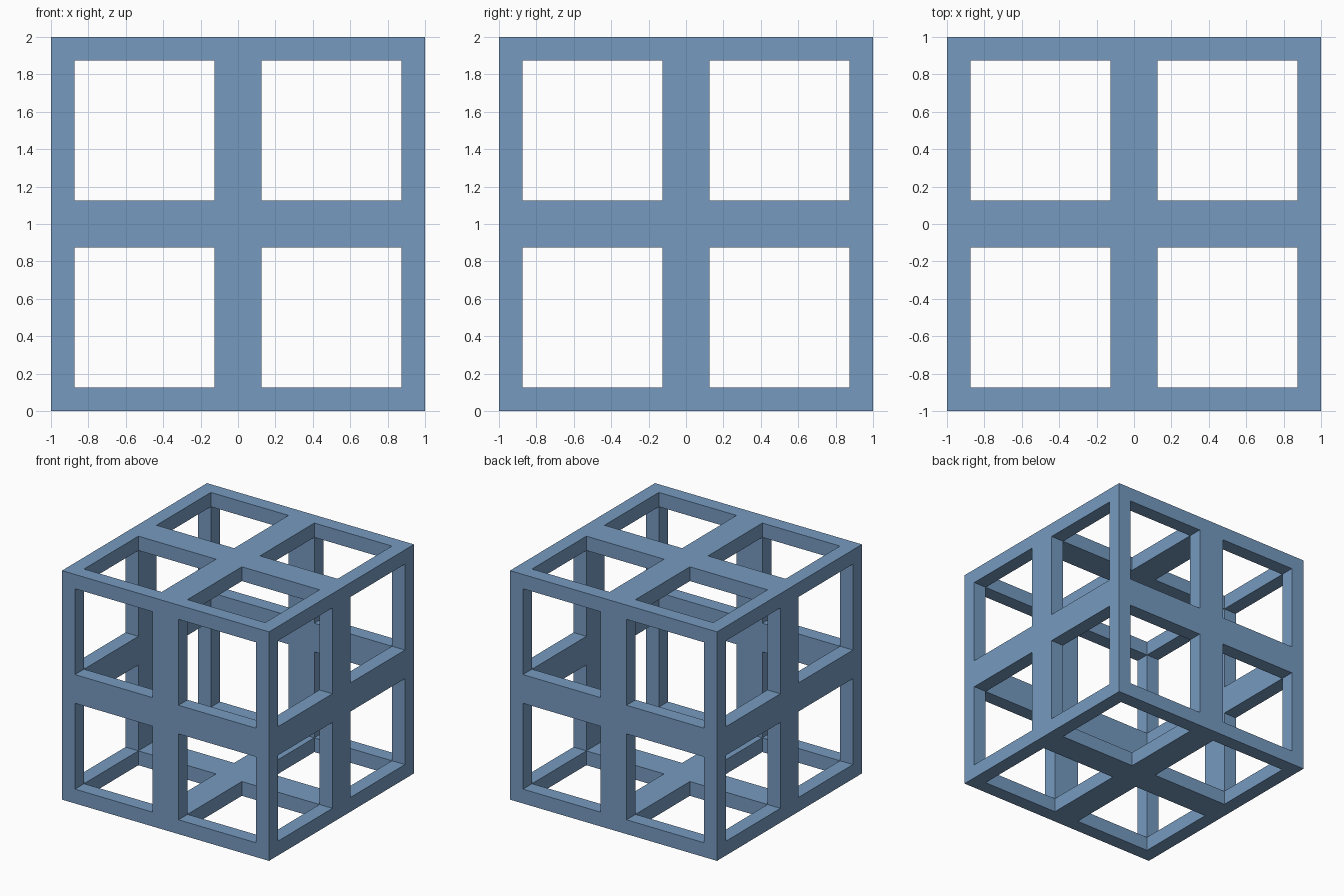
import bpy
import bmesh
from itertools import product
from mathutils import Vector

default = bpy.data.objects.get("Cube")
if default:
    bpy.data.objects.remove(default, do_unlink=True)

# Single flat colour
BLUE = (0.18, 0.325, 0.53, 1.0)
mat = bpy.data.materials.new("steel blue")
mat.use_nodes = True
mat.diffuse_color = BLUE
mat.node_tree.nodes["Principled BSDF"].inputs["Base Color"].default_value = BLUE

# Stops along each axis: edge bar, opening, middle bar, opening, edge bar
STOPS = (-1.0, -0.875, -0.125, 0.125, 0.875, 1.0)


def is_solid(cell):
    """Hollow box walls, each pierced by four square openings."""
    if any(i < 0 or i > 4 for i in cell):
        return False
    outer = sum(i in (0, 4) for i in cell)
    return outer >= 2 or (outer == 1 and 2 in cell)


# Lattice shell: keep only the faces between solid and empty cells
bm = bmesh.new()
for cell in product(range(5), repeat=3):
    if not is_solid(cell):
        continue
    for axis, side in product(range(3), (0, 1)):
        neighbour = list(cell)
        neighbour[axis] += 2 * side - 1
        if is_solid(neighbour):
            continue
        u, v = (axis + 1) % 3, (axis + 2) % 3
        corners = []
        for du, dv in ((0, 0), (1, 0), (1, 1), (0, 1)):
            p = Vector((0, 0, 0))
            p[axis] = STOPS[cell[axis] + side]
            p[u] = STOPS[cell[u] + du]
            p[v] = STOPS[cell[v] + dv]
            corners.append(bm.verts.new(p + Vector((0, 0, 1))))
        bm.faces.new(corners if side else corners[::-1])
bmesh.ops.remove_doubles(bm, verts=bm.verts, dist=0.0001)

mesh = bpy.data.meshes.new("lattice_cube_frame")
bm.to_mesh(mesh)
bm.free()
mesh.materials.append(mat)
frame = bpy.data.objects.new("lattice_cube_frame", mesh)
bpy.context.collection.objects.link(frame)
